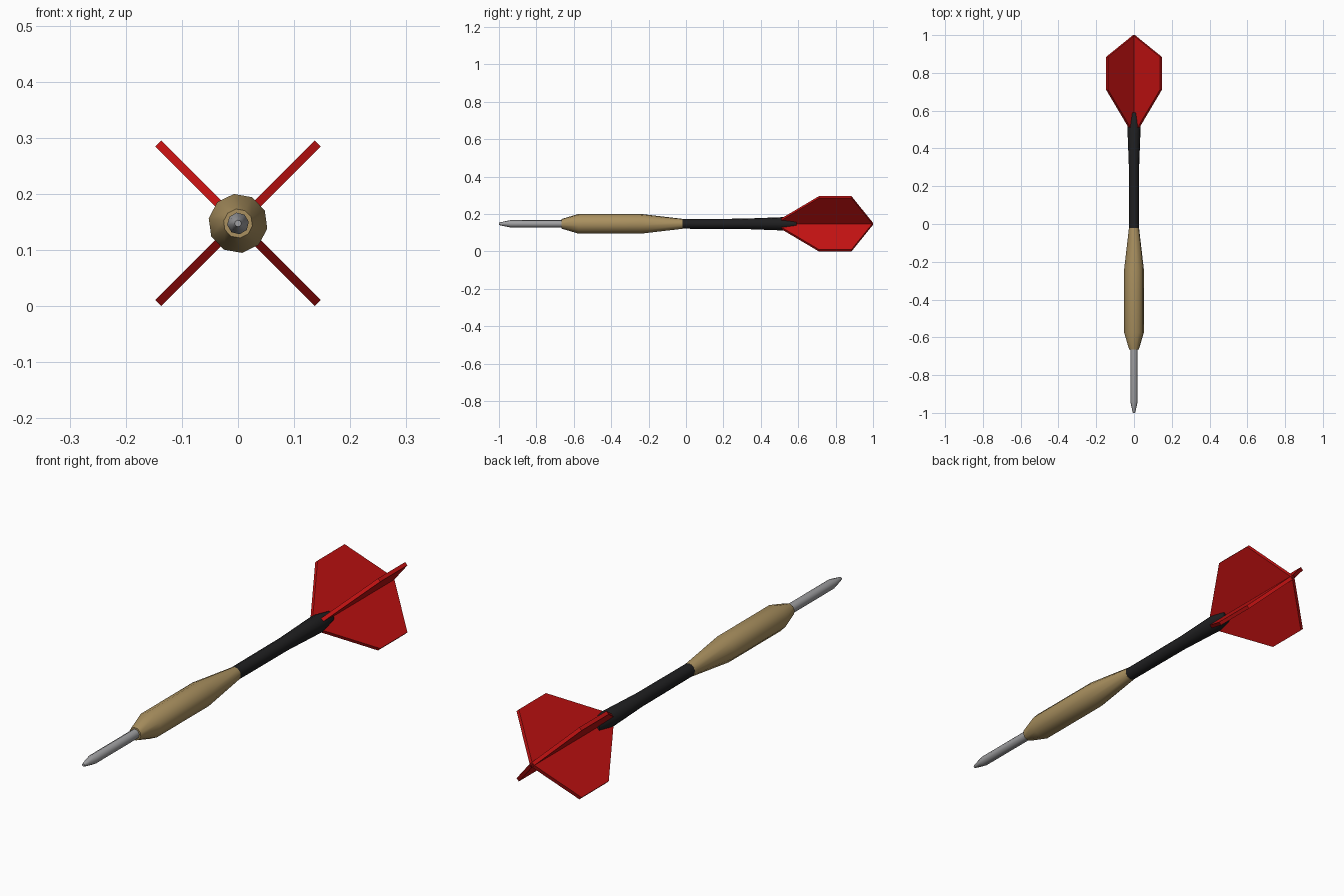
import bpy, bmesh, math

if "Cube" in bpy.data.objects:
    bpy.data.objects.remove(bpy.data.objects["Cube"])

CZ = 0.1475  # height of the dart's axis


def material(name, rgb):
    m = bpy.data.materials.new(name)
    m.diffuse_color = (*rgb, 1)
    m.use_nodes = True
    m.node_tree.nodes["Principled BSDF"].inputs["Base Color"].default_value = m.diffuse_color
    return m


BRASS = material("brass", (0.40, 0.28, 0.115))
STEEL = material("steel grey", (0.35, 0.35, 0.36))
BLACK = material("black plastic", (0.014, 0.014, 0.015))
RED = material("flight red", (0.56, 0.006, 0.006))


def finish(bm, name, mat, smooth):
    bmesh.ops.recalc_face_normals(bm, faces=bm.faces[:])
    me = bpy.data.meshes.new(name)
    bm.to_mesh(me)
    bm.free()
    me.materials.append(mat)
    ob = bpy.data.objects.new(name, me)
    bpy.context.collection.objects.link(ob)
    if smooth:
        bpy.ops.object.select_all(action='DESELECT')
        ob.select_set(True)
        bpy.context.view_layer.objects.active = ob
        bpy.ops.object.shade_smooth_by_angle(angle=math.radians(46))
    return ob


def lathe(name, profile, sides, mat, start=0.0):
    """Rings of (y, radius) around the dart's axis, capped at both ends."""
    bm = bmesh.new()
    rings = []
    for y, r in profile:
        angles = [math.radians(start) + math.tau * i / sides for i in range(sides)]
        rings.append([bm.verts.new((r * math.cos(a), y, CZ + r * math.sin(a))) for a in angles])
    for a, b in zip(rings, rings[1:]):
        for i in range(sides):
            j = (i + 1) % sides
            bm.faces.new((a[i], a[j], b[j], b[i]))
    bm.faces.new(rings[0])
    bm.faces.new(rings[-1])
    return finish(bm, name, mat, True)


# Metal point, barrel and shaft
lathe("point", [(-1, 0.006), (-0.985, 0.010), (-0.94, 0.0195), (-0.64, 0.0195)], 8, STEEL, 8)
lathe("barrel", [(-0.665, 0.026), (-0.575, 0.053), (-0.24, 0.053), (-0.02, 0.027)], 10, BRASS, 26)
lathe("shaft", [(-0.03, 0.0265), (0.30, 0.0275), (0.52, 0.036), (0.59, 0.022)], 10, BLACK, 26)

# Two crossed flight plates, each a symmetric kite-like outline
HALF = [(0.50, 0.025), (0.71, 0.201), (0.885, 0.201)]
T = 0.0075
outline = HALF + [(1.0, 0.0)] + [(y, -r) for y, r in reversed(HALF)]
for name, deg in (("flight_rising", 45), ("flight_falling", 135)):
    c, s = math.cos(math.radians(deg)), math.sin(math.radians(deg))
    bm = bmesh.new()
    sides = [[bm.verts.new((r * c - t * s, y, CZ + r * s + t * c)) for y, r in outline]
             for t in (-T, T)]
    n = len(outline)
    for i in range(n):
        j = (i + 1) % n
        bm.faces.new((sides[0][i], sides[0][j], sides[1][j], sides[1][i]))
    bm.faces.new(sides[0])
    bm.faces.new(sides[1])
    finish(bm, name, RED, False)
